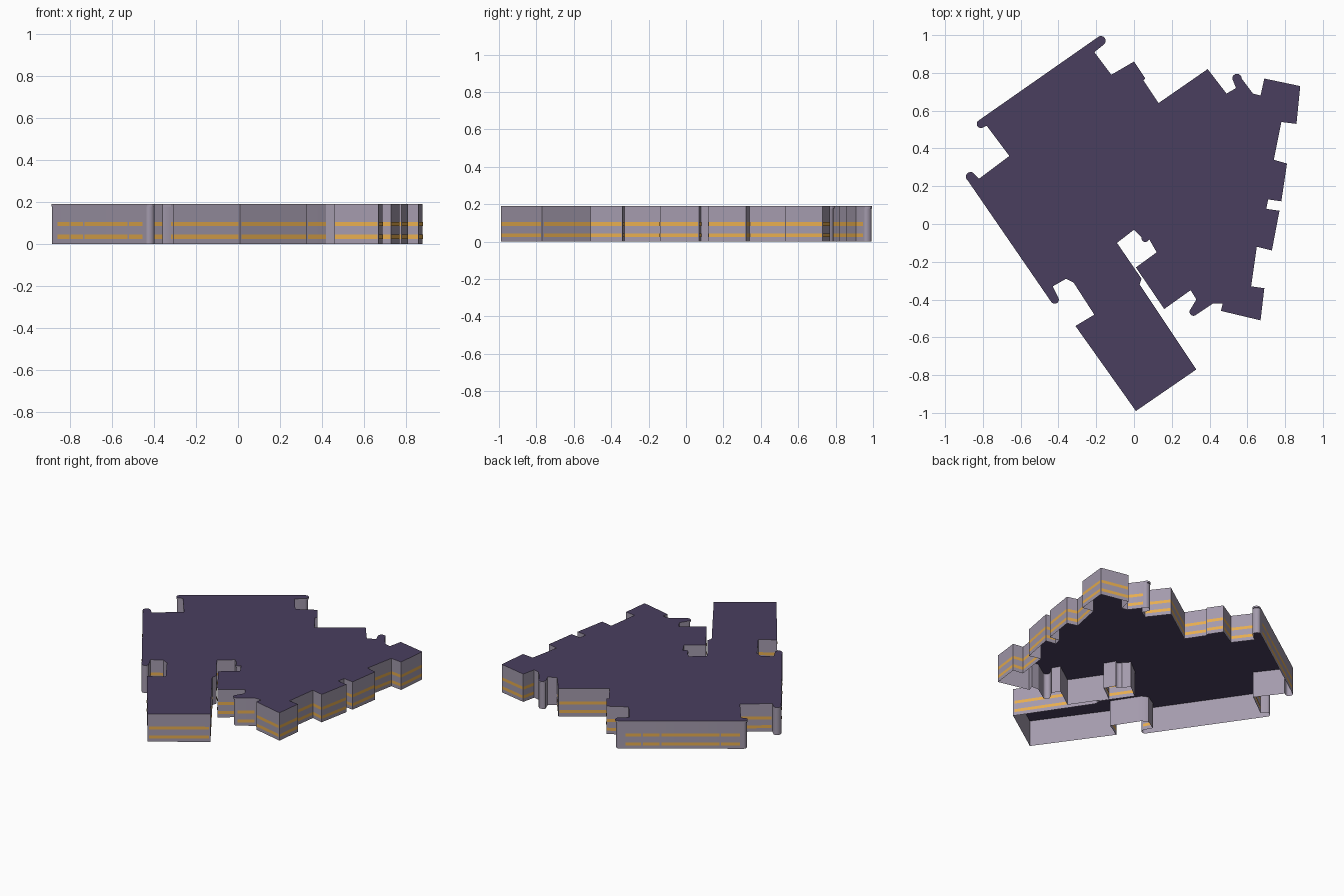
import bpy
import bmesh
import math
from mathutils import Vector

default = bpy.data.objects.get("Cube")
if default:
    bpy.data.objects.remove(default)

HEIGHT = 0.19
SLAB = 0.012


def make_material(name, rgb):
    """Flat material from an sRGB triple, stored as linear values."""
    linear = [(c / 255) ** 2.2 for c in rgb] + [1]
    mat = bpy.data.materials.new(name)
    mat.use_nodes = True
    mat.diffuse_color = linear
    bsdf = mat.node_tree.nodes["Principled BSDF"]
    bsdf.inputs["Base Color"].default_value = linear
    bsdf.inputs["Roughness"].default_value = 0.9
    return mat


wall_grey = make_material("wall grey", (162, 153, 171))
roof_purple = make_material("roof purple", (75, 65, 95))
window_gold = make_material("window gold", (236, 176, 82))

# Floor plan in hundredths, clockwise. A trailing True starts a rounded buttress
# that ends at the next corner.
PLAN = [
    # long rear left wall and rear wing
    (-82, 55), (-19, 99, True), (-16, 95), (-21, 91), (-12, 79), (0, 86),
    (6, 77), (5, 76), (13, 64), (39, 82), (49, 69), (54, 72),
    (52, 77, True), (57, 77), (63, 69), (67, 68),
    # stepped left side
    (69, 77), (88, 73), (86, 53), (78, 54), (74, 34), (81, 32), (78, 12),
    (71, 13), (70, 8), (77, 7), (73, -14), (65, -12), (62, -33), (69, -34),
    # front wing and inner court
    (67, -51), (46, -46), (47, -42), (42, -42), (33, -48, True), (30, -45),
    (33, -40), (30, -35), (16, -45), (1, -23), (12, -15), (8, -8, True),
    (4, -7), (0, -3), (-9, -10), (4, -29), (3, -32),
    # long front annex
    (33, -77), (1, -99), (-31, -54), (-21, -48), (-32, -31), (-36, -29),
    # right side wall
    (-43, -33), (-40, -39, True), (-44, -41), (-88, 23, True), (-85, 27),
    (-82, 24), (-66, 36), (-78, 52), (-80, 51, True),
]


def outward(a, b):
    d = (b - a).normalized()
    return Vector((-d.y, d.x))


def trace(bulge):
    """Return the outline and the straight edges; bulge scales the round ends."""
    outline, straight = [], []
    for i, item in enumerate(PLAN):
        a = Vector(item[:2]) / 100
        b = Vector(PLAN[(i + 1) % len(PLAN)][:2]) / 100
        outline.append(a)
        if len(item) == 2:
            straight.append((a, b))
            continue
        mid, radius, steps = (a + b) / 2, (b - a) / 2, 8
        for k in range(1, steps):
            t = math.pi * k / steps
            rise = outward(a, b) * radius.length * math.sin(t) * bulge
            outline.append(mid - radius * math.cos(t) + rise)
    return outline, straight


def finish(name, bm, mats):
    mesh = bpy.data.meshes.new(name)
    bm.to_mesh(mesh)
    bm.free()
    for mat in mats:
        mesh.materials.append(mat)
    obj = bpy.data.objects.new(name, mesh)
    bpy.context.collection.objects.link(obj)
    return obj


def quad(bm, a, b, low, high):
    """Upright face from a to b, facing out of the building."""
    corners = [(*b, low), (*a, low), (*a, high), (*b, high)]
    return bm.faces.new([bm.verts.new(c) for c in corners])


# Walls: open shell below the roof slab, round ends slightly recessed
outline, straight = trace(0.75)
bm = bmesh.new()
for a, b in zip(outline, outline[1:] + outline[:1]):
    quad(bm, a, b, 0, HEIGHT - SLAB)
bmesh.ops.remove_doubles(bm, verts=bm.verts, dist=0.0005)
walls = finish("outer_walls", bm, [wall_grey])
bpy.context.view_layer.objects.active = walls
walls.select_set(True)
bpy.ops.object.shade_smooth_by_angle(angle=math.radians(32))
walls.select_set(False)

# Roof slab: purple faces above and below, grey rim
outline, straight = trace(1.0)
bm = bmesh.new()
under = bm.faces.new([bm.verts.new((*p, HEIGHT - SLAB)) for p in outline])
top = bmesh.ops.extrude_face_region(bm, geom=[under], use_keep_orig=True)
lifted = [v for v in top["geom"] if isinstance(v, bmesh.types.BMVert)]
bmesh.ops.translate(bm, verts=lifted, vec=(0, 0, SLAB))
bmesh.ops.recalc_face_normals(bm, faces=bm.faces)
for face in bm.faces:
    face.material_index = 0 if abs(face.normal.z) > 0.5 else 1
finish("flat_roof", bm, [roof_purple, wall_grey])

# Window bands: two rows of thin plates on every straight wall
bm = bmesh.new()
for a, b in straight:
    length = (b - a).length
    if length < 0.06:
        continue
    if length > 0.7:
        spans = [(0.03, 0.18), (0.195, 0.66), (0.675, 0.81), (0.825, 0.95)]
    else:
        spans = [(0.02, 0.98)]
    shift = outward(a, b) * 0.002
    for start, end in spans:
        p, q = a.lerp(b, start) + shift, a.lerp(b, end) + shift
        for low in (0.024, 0.084):
            quad(bm, p, q, low, low + 0.02)
finish("window_bands", bm, [window_gold])
